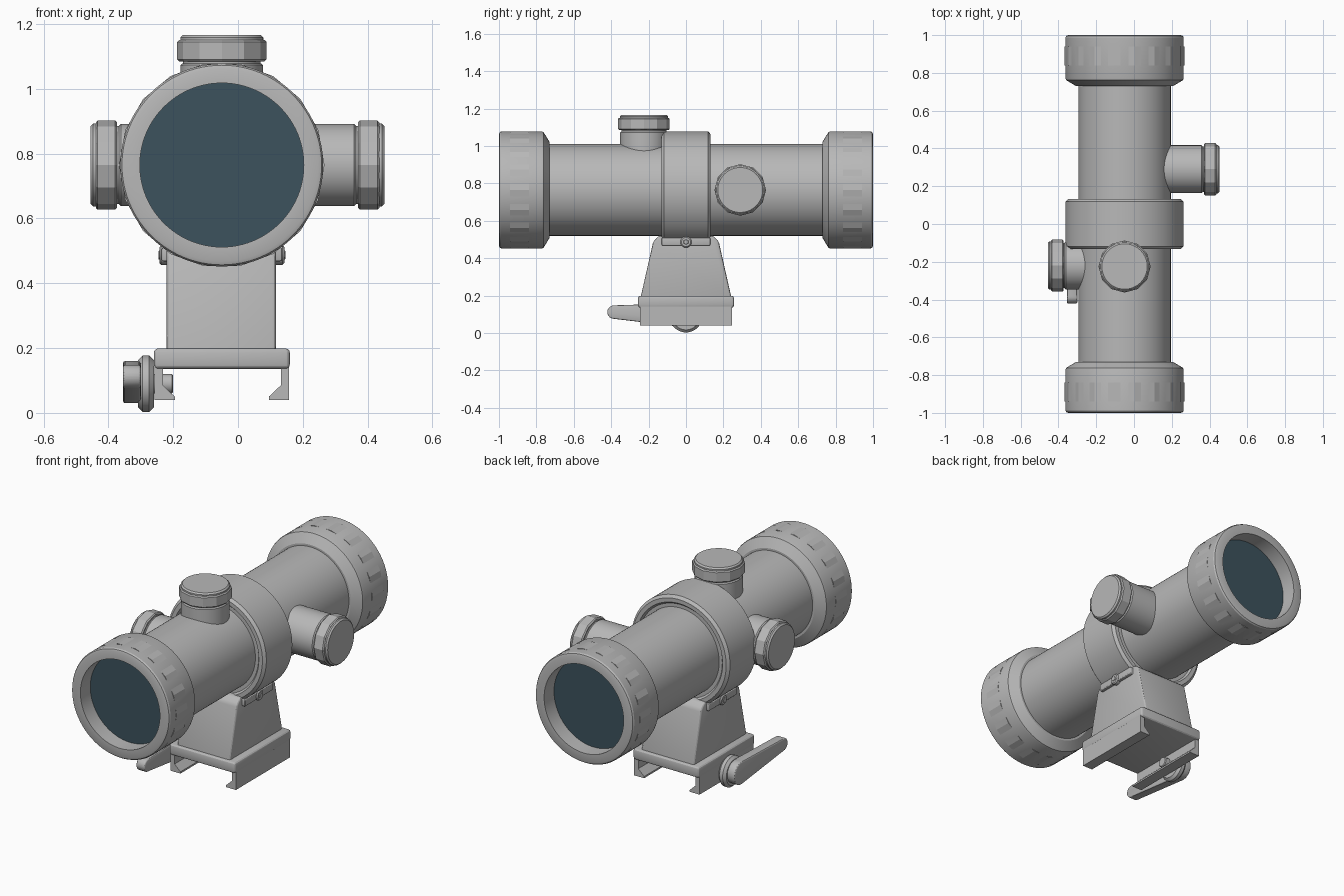
import bpy, bmesh, math
from mathutils import Matrix, Vector

cube = bpy.data.objects.get("Cube")
if cube:
    bpy.data.objects.remove(cube)

CX, CZ = -0.05, 0.765      # optical axis
TUBE_R, RING_R, BORE_R = 0.245, 0.313, 0.253


def material(name, rgb, rough):
    m = bpy.data.materials.new(name)
    m.use_nodes = True
    m.diffuse_color = (*rgb, 1)
    bsdf = m.node_tree.nodes["Principled BSDF"]
    bsdf.inputs["Base Color"].default_value = (*rgb, 1)
    bsdf.inputs["Roughness"].default_value = rough
    return m


GREY = material("metal grey", (0.48, 0.48, 0.48), 0.6)
GLASS = material("dark blue glass", (0.045, 0.085, 0.11), 0.4)


def finish(name, bm, mat=GREY, smooth=True):
    bmesh.ops.recalc_face_normals(bm, faces=bm.faces)
    me = bpy.data.meshes.new(name)
    bm.to_mesh(me)
    bm.free()
    me.materials.append(mat)
    ob = bpy.data.objects.new(name, me)
    bpy.context.collection.objects.link(ob)
    if smooth:
        bpy.ops.object.select_all(action='DESELECT')
        ob.select_set(True)
        bpy.context.view_layer.objects.active = ob
        bpy.ops.object.shade_smooth_by_angle(angle=math.radians(28))
    return ob


def lathe(name, profile, origin, axis, sides=64, mat=GREY, smooth=True):
    """Spin (radius, distance) points about an axis through origin."""
    bm = bmesh.new()
    rings = []
    for r, d in profile:
        count = 1 if r == 0 else sides
        rings.append([bm.verts.new((r * math.cos(math.tau * i / sides),
                                    r * math.sin(math.tau * i / sides), d))
                      for i in range(count)])
    for a, b in zip(rings, rings[1:]):
        for i in range(sides):
            j = (i + 1) % sides
            quad = [a[i % len(a)], a[j % len(a)], b[j % len(b)], b[i % len(b)]]
            bm.faces.new(list(dict.fromkeys(quad)))
    turn = Vector((0, 0, 1)).rotation_difference(Vector(axis)).to_matrix().to_4x4()
    bm.transform(Matrix.Translation(origin) @ turn)
    return finish(name, bm, mat, smooth)


def drum(r, a, b, c):
    """Closed cylinder profile with chamfered rims."""
    return [(0, a), (r - c, a), (r, a + c), (r, b - c), (r - c, b), (0, b)]


def prism(name, outline, axis, a, b, bevel=0.0):
    """Extrude an outline along x (points are y, z) or y (points are x, z)."""
    bm = bmesh.new()
    place = (lambda p, t: (t, *p)) if axis == 'x' else (lambda p, t: (p[0], t, p[1]))
    face = bm.faces.new([bm.verts.new(place(p, a)) for p in outline])
    new = bmesh.ops.extrude_face_region(bm, geom=[face])["geom"]
    move = Vector(place((0, 0), b - a))
    bmesh.ops.translate(bm, vec=move, verts=[v for v in new if isinstance(v, bmesh.types.BMVert)])
    if bevel:
        bmesh.ops.recalc_face_normals(bm, faces=bm.faces)
        bmesh.ops.bevel(bm, geom=bm.edges[:], offset=bevel, segments=3,
                        profile=0.5, affect='EDGES')
    return finish(name, bm)


def rect(u0, u1, v0, v1):
    return [(u0, v0), (u1, v0), (u1, v1), (u0, v1)]


# Main tube and its clamp ring
lathe("main_tube", [(0, -0.8), (TUBE_R, -0.8), (TUBE_R, 0.8), (0, 0.8)],
      (CX, 0, CZ), (0, 1, 0), 96)
lathe("clamp_ring", [(TUBE_R - 0.02, -0.12), (TUBE_R + 0.02, -0.12), (TUBE_R + 0.03, -0.132),
                     (RING_R - 0.015, -0.132), (RING_R, -0.118), (RING_R, 0.118),
                     (RING_R - 0.015, 0.132), (TUBE_R + 0.03, 0.132),
                     (TUBE_R + 0.02, 0.12), (TUBE_R - 0.02, 0.12)],
      (CX, 0, CZ), (0, 1, 0), 96)

# Flared ends, each with a faceted grip band and a recessed lens
for side, s in (("front", -1), ("rear", 1)):
    axis = (0, s, 0)
    lathe(side + "_bell", [(TUBE_R - 0.01, 0.73), (0.257, 0.73), (RING_R - 0.003, 0.762),
                           (RING_R, 0.772), (RING_R, 0.988), (0.308, 0.996),
                           (0.297, 1.0), (BORE_R, 1.0), (BORE_R, 0.88)],
          (CX, 0, CZ), axis, 96)
    lathe(side + "_grip_band", [(0.29, 0.84), (0.317, 0.84), (0.317, 0.94), (0.29, 0.94)],
          (CX, 0, CZ), axis, 18, smooth=False)
    lathe(side + "_lens", [(0, 0.91), (BORE_R + 0.002, 0.91)], (CX, 0, CZ), axis, 96, GLASS)


# Adjustment turrets: stem, faceted grip and cap
def turret(name, origin, axis, reach):
    """reach is the distance from the tube axis to the outer cap face."""
    lathe(name + "_stem", drum(0.127, 0.15, reach - 0.088, 0.006), origin, axis)
    lathe(name + "_neck", drum(0.12, reach - 0.1, reach - 0.07, 0.003), origin, axis)
    lathe(name + "_grip", drum(0.138, reach - 0.082, reach - 0.016, 0.006),
          origin, axis, 12, smooth=False)
    lathe(name + "_cap", drum(0.128, reach - 0.03, reach, 0.008), origin, axis)


turret("top_turret", (CX, -0.225, CZ), (0, 0, 1), 0.402)
turret("left_turret", (CX, 0.29, CZ), (1, 0, 0), 0.502)
turret("right_turret", (CX, -0.22, CZ), (-1, 0, 0), 0.405)

# Mount: tapered riser, clamp flange with cross screw, and base plate
prism("riser", [(-0.245, 0.18), (0.245, 0.18), (0.175, 0.49), (0.145, 0.52),
                (-0.145, 0.52), (-0.175, 0.49)], 'x', -0.22, 0.117, 0.012)
prism("clamp_flange", rect(-0.13, 0.13, 0.468, 0.51), 'x', -0.236, 0.136, 0.006)
lathe("clamp_screw", drum(0.03, -0.193, 0.193, 0.006), (CX, 0, 0.487), (1, 0, 0), 24)
for s in (-1, 1):
    lathe("screw_socket", drum(0.014, 0.19, 0.196, 0.002), (CX, 0, 0.487), (s, 0, 0), 6,
          smooth=False)
prism("base_plate", rect(-0.26, 0.16, 0.136, 0.199), 'y', -0.257, 0.257, 0.014)

# Hooked rails under the plate, mirrored about the mount centre
for side, s in (("left", 1), ("right", -1)):
    hook = [(0.208, 0.15), (0.208, 0.04), (0.145, 0.04), (0.145, 0.05),
            (0.182, 0.085), (0.182, 0.15)]
    prism(side + "_rail", [(CX + s * u, v) for u, v in hook], 'y', -0.245, 0.245)

# Locking lever: round boss plus a tapering arm
lathe("lever_boss", drum(0.087, 0.26, 0.308, 0.014), (0, 0, 0.09), (-1, 0, 0), 48)
arm = []
for y, z, r, start in ((0, 0.095, 0.065, -90), (-0.385, 0.112, 0.036, 90)):
    for i in range(13):
        t = math.radians(start + 15 * i)
        arm.append((y + r * math.cos(t), z + r * math.sin(t)))
prism("lever_arm", arm, 'x', -0.355, -0.3, 0.007)
lathe("lever_pin", drum(0.03, 0.2, 0.3, 0.004), (0, 0, 0.09), (-1, 0, 0), 24)
